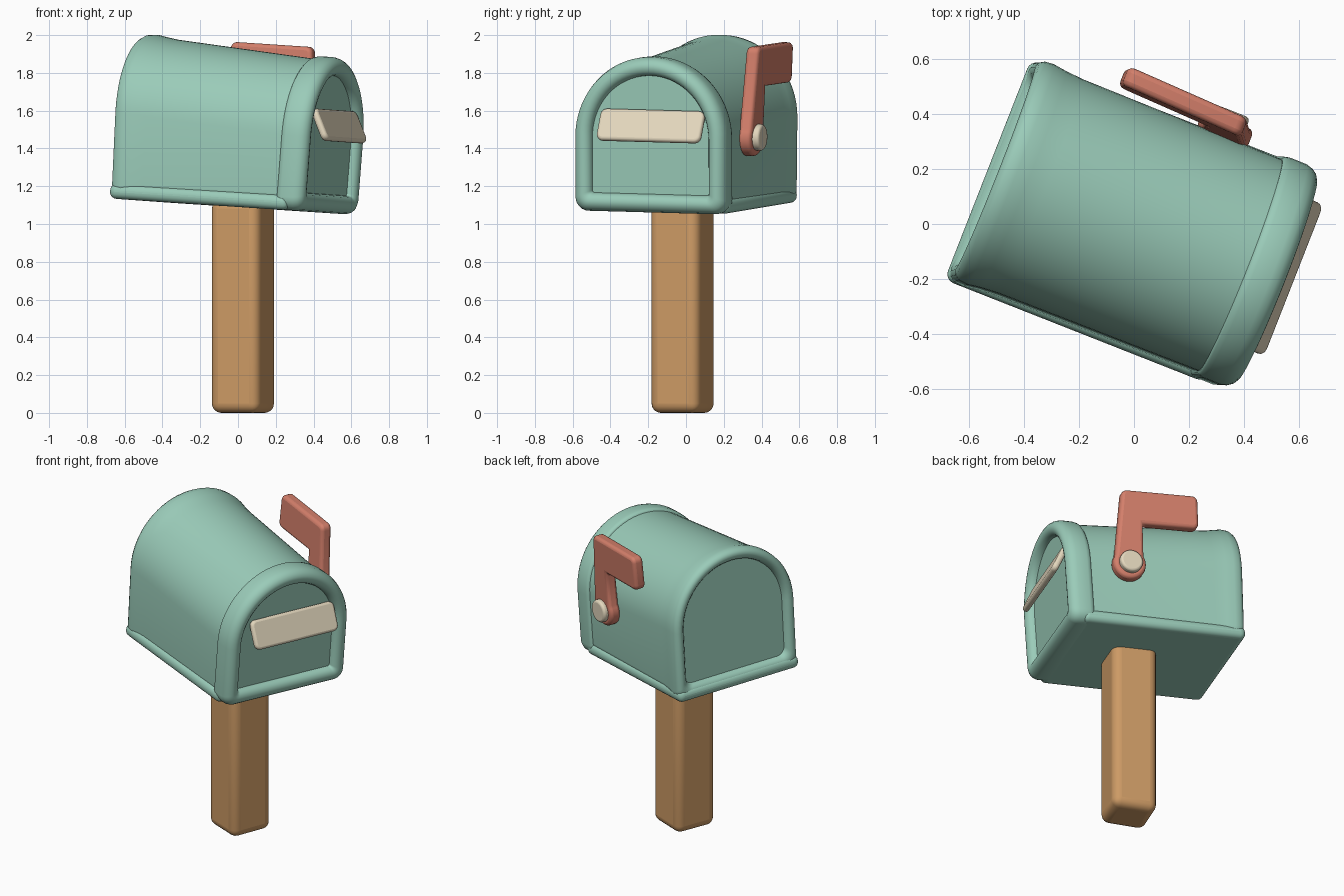
import bpy, bmesh
from math import sin, cos, pi, radians
from mathutils import Matrix, Euler, Vector

old = bpy.data.objects.get("Cube")
if old:
    bpy.data.objects.remove(old, do_unlink=True)


def material(name, rgb):
    m = bpy.data.materials.new(name)
    m.use_nodes = True
    m.diffuse_color = (*rgb, 1)
    m.node_tree.nodes["Principled BSDF"].inputs["Base Color"].default_value = (*rgb, 1)
    return m


mint = material("mint green", (0.325, 0.60, 0.485))
red = material("coral red", (0.65, 0.21, 0.145))
cream = material("cream", (0.77, 0.68, 0.51))
wood = material("warm wood", (0.61, 0.325, 0.13))

# The box sits tilted on its post: local x runs toward the door, z up
YAW = radians(-21.5)
TILT = Matrix.Translation((-0.003, -0.008, 1.09)) @ Euler((radians(-1.5), radians(3.5), YAW)).to_matrix().to_4x4()
UPRIGHT = Matrix.Translation((0.026, -0.018, 0)) @ Matrix.Rotation(YAW, 4, 'Z')


def finish(name, bm, mat, matrix=TILT, bevel=0, segments=3):
    bmesh.ops.recalc_face_normals(bm, faces=bm.faces)
    mesh = bpy.data.meshes.new(name)
    bm.to_mesh(mesh)
    bm.free()
    ob = bpy.data.objects.new(name, mesh)
    bpy.context.collection.objects.link(ob)
    mesh.materials.append(mat)
    ob.matrix_world = matrix
    if bevel:
        mod = ob.modifiers.new("round edges", 'BEVEL')
        mod.width, mod.segments = bevel, segments
        mod.limit_method, mod.angle_limit = 'ANGLE', radians(40)
    bpy.ops.object.select_all(action='DESELECT')
    ob.select_set(True)
    bpy.context.view_layer.objects.active = ob
    bpy.ops.object.shade_smooth_by_angle(angle=radians(42))


def arc(cx, cy, r, a0, a1, n):
    return [(cx + r * cos(a0 + (a1 - a0) * i / n), cy + r * sin(a0 + (a1 - a0) * i / n))
            for i in range(n + 1)]


def arch(half, low, top, r):
    """Round-topped outline with rounded lower corners."""
    return (arc(-half + r, low + r, r, pi, 1.5 * pi, 6)
            + arc(half - r, low + r, r, 1.5 * pi, 2 * pi, 6)
            + arc(0, top - half, half, 0, pi, 36))


def loft(rings, lean):
    """Skin (x, outline) rings, leaning along x with height, and cap both ends."""
    bm = bmesh.new()
    loops = [[bm.verts.new((x + lean * q, p, q)) for p, q in pts] for x, pts in rings]
    n = len(loops[0])
    for a, b in zip(loops, loops[1:]):
        for i in range(n):
            j = (i + 1) % n
            bm.faces.new((a[i], a[j], b[j], b[i]))
    bm.faces.new(loops[0])
    bm.faces.new(loops[-1])
    return bm


def prism(outline, t0, t1, place):
    bm = bmesh.new()
    a, b = [[bm.verts.new(place(p, q, t)) for p, q in outline] for t in (t0, t1)]
    for i in range(len(a)):
        j = (i + 1) % len(a)
        bm.faces.new((a[i], a[j], b[j], b[i]))
    bm.faces.new(a)
    bm.faces.new(b)
    return bm


def box(lo, hi):
    bm = bmesh.new()
    bmesh.ops.create_cube(bm, size=1)
    for v in bm.verts:
        v.co = Vector([l + (h - l) * (c + 0.5) for l, h, c in zip(lo, hi, v.co)])
    return bm


# Wooden post
finish("post", box((-0.138, -0.138, 0), (0.138, 0.138, 1.13)), wood, UPRIGHT, 0.05, 5)

# Box shell with a recessed back panel and a rolled, slightly flared back lip
body = [(x, arch(0.43 - d, 0.02 + d, top - d, 0.05))
        for x, d, top in ((-0.52, 0.075, 0.882), (-0.54, 0.07, 0.882), (-0.556, 0.055, 0.882),
                          (-0.563, 0.035, 0.882), (-0.555, 0.015, 0.882), (-0.535, 0.003, 0.882),
                          (-0.50, 0.0, 0.882), (-0.45, 0.007, 0.88), (-0.38, 0.012, 0.875),
                          (0.44, 0.018, 0.825))]
finish("box_body", loft(body, -0.022), mint)

# Floor slab that makes the ledge along the lower edges
finish("box_floor", box((-0.57, -0.433, 0.0), (0.45, 0.426, 0.08)), mint, bevel=0.036, segments=5)

# Rounded front frame and the recessed door
frame = [(x, arch(0.43 - d, d, 0.825 - d, max(0.07 - d * 0.6, 0.012)))
         for x, d in ((0.382, 0.03), (0.384, 0.012), (0.392, 0.004), (0.41, 0.0), (0.475, 0.0),
                      (0.50, 0.007), (0.518, 0.02), (0.529, 0.038), (0.531, 0.055), (0.526, 0.073),
                      (0.514, 0.088), (0.497, 0.096), (0.484, 0.098))]
finish("door_frame", loft(frame, 0.012), mint)

# Slanted door handle plate
slant = radians(27)
w, h, r = 0.295, 0.09, 0.035
plate = [p for k, (sx, sy) in enumerate(((1, 1), (-1, 1), (-1, -1), (1, -1)))
         for p in arc(sx * (w - r), sy * (h - r), r, k * pi / 2, (k + 1) * pi / 2, 5)]
finish("door_handle", prism(plate, -0.019, 0.019, lambda p, q, t: (
    0.539 + t * cos(slant) - q * sin(slant), 0.02 + p,
    0.463 + q * cos(slant) + t * sin(slant))), cream, bevel=0.015)

# Signal flag: round hub, arm and banner in one outline, leaning slightly outward
hub_x, hub_z = 0.158, 0.392
left, right, low, top, r = -0.278, 0.195, 0.658, 0.872, 0.035
flag = (arc(hub_x, hub_z, 0.10, radians(150), radians(390), 24)
        + arc(right - r, top - r, r, 0, pi / 2, 5)
        + arc(left + r, top - r, r, pi / 2, pi, 5)
        + arc(left + r, low + r, r, pi, 1.5 * pi, 5)
        + [(0.068, low)])
finish("signal_flag", prism(flag, 0.405, 0.477, lambda p, q, t: (
    p, t + (q - hub_z) * 0.04 + (hub_x - p) * 0.04, q)), red, bevel=0.02)

# Round cap on the flag pivot
finish("flag_pivot_cap", prism(arc(hub_x, hub_z, 0.07, 0, 2 * pi * 31 / 32, 31), 0.44, 0.51,
                               lambda p, q, t: (p, t, q)), cream, bevel=0.014)
